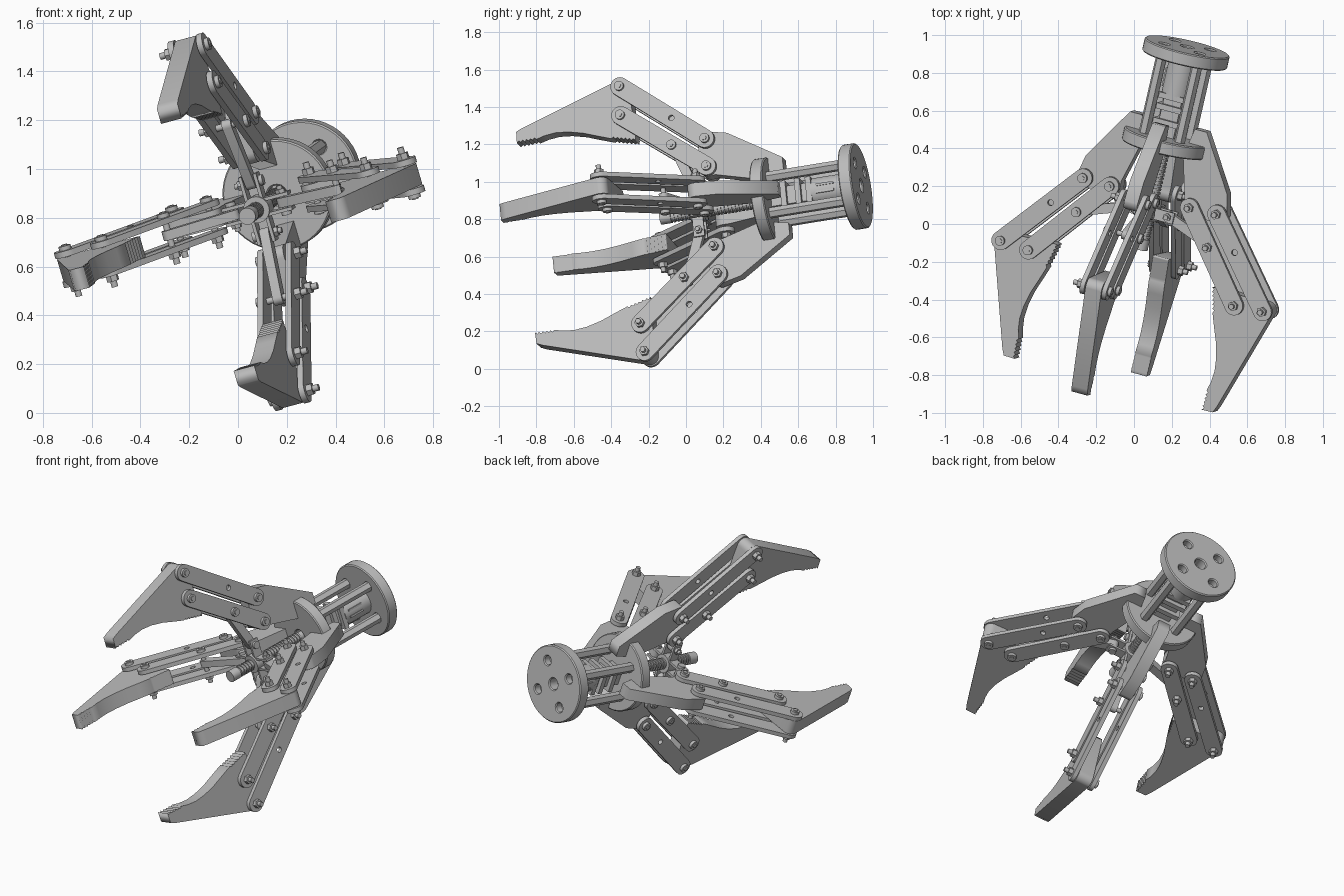
import bpy, bmesh, math
from mathutils import Matrix, Vector

cube = bpy.data.objects.get("Cube")
if cube:
    bpy.data.objects.remove(cube, do_unlink=True)

grey = bpy.data.materials.new("machined_grey")
grey.use_nodes = True
grey.diffuse_color = (0.5, 0.5, 0.5, 1)
grey.node_tree.nodes["Principled BSDF"].inputs["Base Color"].default_value = (0.5, 0.5, 0.5, 1)

# Gripper frame: X = radial, Y = main axis towards the back, Z = across the finger
axis = Vector((0.22, 0.963, 0.157)).normalized()
radial = Vector((-0.28, -0.09, 0.955))
radial = (radial - axis * radial.dot(axis)).normalized()
across = radial.cross(axis)
FRAME = Matrix((radial, axis, across)).transposed().to_4x4()
FRAME.translation = (0.275, 0.905, 0.975)
LAY = Matrix.Rotation(math.pi / 2, 4, 'X')   # turns a flat disc to face along the axis


def place(name, mesh, copies=1, local=Matrix(), smooth=False):
    """Put a mesh in the gripper frame, repeated around the axis."""
    mesh.materials.clear()
    mesh.materials.append(grey)
    if smooth:
        mesh.shade_smooth()
        mesh.set_sharp_from_angle(angle=math.radians(35))
    for i in range(copies):
        obj = bpy.data.objects.new(name if copies == 1 else f"{name}_{i + 1}", mesh)
        bpy.context.collection.objects.link(obj)
        obj.matrix_world = FRAME @ Matrix.Rotation(i * math.pi / 2, 4, 'Y') @ local


def arc(c, r, start, end, n=12):
    """Points on an arc, angles in degrees."""
    return [(c[0] + r * math.cos(math.radians(start + (end - start) * k / n)),
             c[1] + r * math.sin(math.radians(start + (end - start) * k / n))) for k in range(n + 1)]


def circle(c, r, n=24):
    return arc(c, r, 0, 360, n)[:-1]


def capsule(a, b, r):
    ang = math.degrees(math.atan2(b[1] - a[1], b[0] - a[0]))
    return arc(b, r, ang - 90, ang + 90) + arc(a, r, ang + 90, ang + 270)


def teeth(a, b, count, depth):
    """Sawtooth from a to b, notched to the left of the direction."""
    a, b = Vector(a), Vector(b)
    side = Vector((a.y - b.y, b.x - a.x)).normalized() * depth
    pts = []
    for k in range(count):
        pts += [a.lerp(b, k / count), a.lerp(b, (k + 0.6) / count) + side]
    return [tuple(p) for p in pts] + [tuple(b)]


def plate(outlines, thick, bevel=0.0):
    """Solid plate from a closed outline and its holes, centred on Z."""
    crv = bpy.data.curves.new("profile", 'CURVE')
    crv.dimensions = '2D'
    crv.fill_mode = 'BOTH'
    crv.extrude = thick / 2 - bevel
    crv.bevel_depth = bevel
    crv.bevel_resolution = 0
    crv.offset = -bevel
    for pts in outlines:
        sp = crv.splines.new('POLY')
        sp.points.add(len(pts) - 1)
        for p, co in zip(sp.points, pts):
            p.co = (co[0], co[1], 0, 1)
        sp.use_cyclic_u = True
    tmp = bpy.data.objects.new("profile", crv)
    bpy.context.collection.objects.link(tmp)
    mesh = bpy.data.meshes.new_from_object(tmp.evaluated_get(bpy.context.evaluated_depsgraph_get()))
    bpy.data.objects.remove(tmp, do_unlink=True)
    bpy.data.curves.remove(crv)
    bm = bmesh.new()
    bm.from_mesh(mesh)
    bmesh.ops.remove_doubles(bm, verts=bm.verts, dist=1e-5)
    bmesh.ops.recalc_face_normals(bm, faces=bm.faces)
    bm.to_mesh(mesh)
    bm.free()
    return mesh


def cylinders(specs):
    """One mesh of cylinders, each (start, end, radius, sides)."""
    bm = bmesh.new()
    for a, b, r, n in specs:
        a, b = Vector(a), Vector(b)
        m = Matrix.Translation((a + b) / 2) @ (b - a).to_track_quat('Z', 'Y').to_matrix().to_4x4()
        bmesh.ops.create_cone(bm, cap_ends=True, segments=n, radius1=r, radius2=r,
                              depth=(b - a).length, matrix=m)
    mesh = bpy.data.meshes.new("cylinders")
    bm.to_mesh(mesh)
    bm.free()
    return mesh


def boxes(specs):
    """One mesh of boxes, each (centre, size)."""
    bm = bmesh.new()
    for c, s in specs:
        bmesh.ops.create_cube(bm, size=1, matrix=Matrix.Translation(c) @ Matrix.Diagonal((*s, 1)))
    mesh = bpy.data.meshes.new("boxes")
    bm.to_mesh(mesh)
    bm.free()
    return mesh


def on_axis(s):
    return Matrix.Translation((0, s, 0)) @ LAY


# Pivot points of one finger (radius, position along axis)
OUT_BASE, IN_BASE = (0.378, -0.78), (0.225, -0.785)
OUT_TIP, IN_TIP = (0.742, -1.22), (0.582, -1.23)
IN_MID, OUT_MID = (0.371, -0.965), (0.521, -0.953)
HUB_PIVOT = (0.11, -0.87)
SIDE = 0.062

# End flanges
corners = [(x, y) for x in (-0.1, 0.1) for y in (-0.1, 0.1)]
holes = [circle(c, 0.027, 16) for c in corners]
place("back_flange", plate([circle((0, 0), 0.23, 48), circle((0, 0), 0.034, 20)] + holes, 0.07, 0.006),
      local=on_axis(0), smooth=True)
place("front_flange", plate([circle((0, 0), 0.23, 48), circle((0, 0), 0.04, 20)], 0.07, 0.006),
      local=on_axis(-0.49), smooth=True)

# Standoff rods between the flanges
place("standoff_rods", cylinders([((x, -0.01, z), (x, -0.48, z), 0.03, 6) for x, z in corners]))

# Motor, gearbox and their ribs
place("motor_can", cylinders([((0, -0.03, 0), (0, -0.23, 0), 0.08, 32)]), smooth=True)
place("motor_ribs", boxes([((x, -0.15, 0), (0.012, 0.1, 0.166)) for x in (-0.02, 0.02)]))
place("gearbox", boxes([((0, -0.33, 0), (0.1, 0.25, 0.1))]
                       + [((0, s, 0), (0.15, 0.03, 0.15)) for s in (-0.24, -0.30, -0.38)]))

# Lead screw with rings for the thread and a plain end
thread = [((0, -0.54 - 0.02 * k, 0), (0, -0.55 - 0.02 * k, 0), 0.034, 20) for k in range(24)]
place("lead_screw", cylinders([((0, -0.4, 0), (0, -1.03, 0), 0.027, 20)] + thread), smooth=True)
place("screw_end", cylinders([((0, -1.02, 0), (0, -1.08, 0), 0.035, 24)]), smooth=True)

# Cross-shaped carriage on the screw
place("carriage_hub", cylinders([((0, -0.83, 0), (0, -0.91, 0), 0.055, 24)]), smooth=True)
place("carriage_fork", boxes([((0.085, -0.87, z), (0.12, 0.06, 0.014)) for z in (-0.032, 0.032)]), 4)

# Brackets from the front flange to the base pivots
bracket = [(0.15, -0.375), (0.12, -0.53), (0.18, -0.75)]
bracket += arc(IN_BASE, 0.048, 170, 270) + arc(OUT_BASE, 0.048, 270, 360)
bracket += [(0.40, -0.665), (0.217, -0.375)]
place("finger_bracket", plate([bracket], 0.075), 4)

# Pairs of parallel links
for z, label in ((-SIDE, "near"), (SIDE, "far")):
    shift = Matrix.Translation((0, 0, z))
    place(f"outer_link_{label}", plate([capsule(OUT_BASE, OUT_TIP, 0.05), circle(OUT_MID, 0.016, 16)], 0.025),
          4, shift, True)
    place(f"inner_link_{label}", plate([capsule(IN_BASE, IN_TIP, 0.05)], 0.025), 4, shift, True)

# Push rods from the carriage to the inner links
place("push_rod", plate([capsule(HUB_PIVOT, IN_MID, 0.026)], 0.04), 4, smooth=True)

# Hooked finger tips with gripping teeth
finger = arc(OUT_TIP, 0.045, 90, -8, 8)
finger += [(0.607, -1.782), (0.592, -1.815)]
finger += teeth((0.53, -1.817), (0.533, -1.71), 5, -0.01)
finger += [(0.546, -1.66), (0.552, -1.6), (0.545, -1.53), (0.525, -1.45), (0.495, -1.37)]
finger += teeth((0.47, -1.3), (0.437, -1.17), 6, -0.01)
finger += [(0.455, -1.165)]
place("finger_tip", plate([finger], 0.09), 4)

# Bolts: socket head on one side, nut and stub on the other
specs = []
for r, s in (OUT_BASE, IN_BASE, OUT_TIP, IN_TIP, IN_MID):
    specs += [((r, s, -0.092), (r, s, -0.07), 0.026, 16), ((r, s, -0.097), (r, s, -0.09), 0.014, 6),
              ((r, s, -0.07), (r, s, 0.125), 0.014, 12), ((r, s, 0.07), (r, s, 0.1), 0.026, 6)]
r, s = HUB_PIVOT
specs += [((r, s, -0.055), (r, s, 0.07), 0.012, 12), ((r, s, -0.055), (r, s, -0.035), 0.022, 16),
          ((r, s, 0.035), (r, s, 0.055), 0.022, 6)]
place("pivot_bolts", cylinders(specs), 4, smooth=True)
